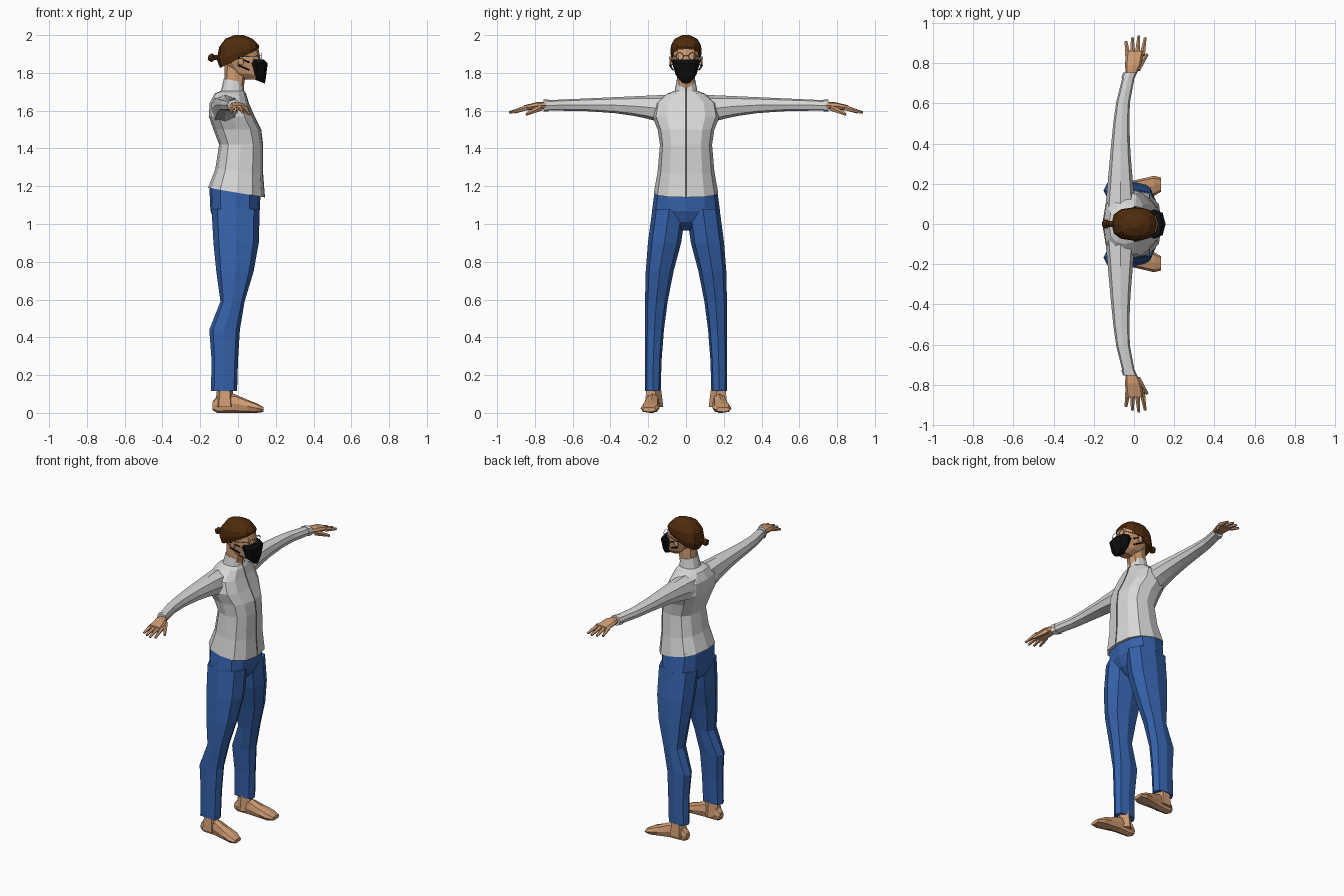
import bpy, bmesh, math
from mathutils import Matrix, Vector

cube = bpy.data.objects.get("Cube")
if cube:
    bpy.data.objects.remove(cube, do_unlink=True)


def material(name, *color):
    mat = bpy.data.materials.new(name)
    mat.use_nodes = True
    mat.diffuse_color = (*color, 1)
    shader = mat.node_tree.nodes["Principled BSDF"]
    shader.inputs["Base Color"].default_value = (*color, 1)
    return mat


skin = material("skin", .62, .33, .17)
cloth = material("light_grey_cloth", .68, .68, .68)
denim = material("blue_denim", .035, .12, .4)
brown = material("brown_hair", .08, .025, .004)
black = material("black_cloth", .004, .004, .004)
metal = material("grey_metal", .2, .2, .2)


def finish(name, bm, mat, paired):
    """Turn a bmesh into one object, or into a mirrored left and right pair."""
    for label in ("left_", "right_") if paired else ("",):
        bmesh.ops.recalc_face_normals(bm, faces=bm.faces)
        mesh = bpy.data.meshes.new(label + name)
        bm.to_mesh(mesh)
        mesh.materials.append(mat)
        part = bpy.data.objects.new(label + name, mesh)
        bpy.context.collection.objects.link(part)
        for vert in bm.verts:
            vert.co.y = -vert.co.y
    bm.free()


def soft_square(angle):
    """Cosine and sine of a slightly squared circle."""
    return [math.copysign(abs(w) ** .8, w) for w in (math.cos(angle), math.sin(angle))]


PLACE = {
    "x": lambda at, u, v: (at, v, u),
    "y": lambda at, u, v: (u, at, v),
    "z": lambda at, u, v: (u, v, at),
}


def loft(name, axis, rings, mat, sides=8, paired=False):
    """Skin rings set along an axis; each spans low to high, and mid -/+ half."""
    bm = bmesh.new()
    loops = []
    for ring in rings:
        low, high = ring["low"], ring["high"]
        loop = []
        for i in range(sides):
            c, s = soft_square(math.tau * i / sides)
            u = (low + high + c * (high - low)) / 2
            v = ring.get("mid", 0) + s * ring["half"]
            at = ring["at"] + ring.get("tilt", 0) * u
            loop.append(bm.verts.new(PLACE[axis](at, u, v)))
        loops.append(loop)
    for a, b in zip(loops, loops[1:]):
        for i in range(sides):
            bm.faces.new((a[i - 1], a[i], b[i], b[i - 1]))
    bm.faces.new(loops[0])
    bm.faces.new(loops[-1])
    finish(name, bm, mat, paired)


def rod(name, start, end, thick, thin, mat, paired=True):
    """Tapered rod between two points."""
    start, end = Vector(start), Vector(end)
    way = end - start
    matrix = Matrix.Translation((start + end) / 2) @ way.to_track_quat("Z", "Y").to_matrix().to_4x4()
    bm = bmesh.new()
    bmesh.ops.create_cone(bm, cap_ends=True, segments=5, radius1=thick, radius2=thin,
                          depth=way.length, matrix=matrix)
    finish(name, bm, mat, paired)


def blob(name, center, size, mat, paired=False):
    """Faceted ball scaled to the given half sizes."""
    bm = bmesh.new()
    bmesh.ops.create_icosphere(bm, subdivisions=1, radius=1,
                               matrix=Matrix.LocRotScale(Vector(center), None, Vector(size)))
    finish(name, bm, mat, paired)


# Jacket: body with collar, and a thin zip following its front
jacket = [
    dict(at=1.165, low=-.158, high=.14, half=.17, tilt=-.17),
    dict(at=1.28, low=-.12, high=.13, half=.15, tilt=-.1),
    dict(at=1.42, low=-.1, high=.13, half=.138),
    dict(at=1.5, low=-.13, high=.12, half=.15),
    dict(at=1.57, low=-.155, high=.085, half=.178),
    dict(at=1.64, low=-.15, high=.055, half=.165),
    dict(at=1.69, low=-.125, high=.04, half=.1),
    dict(at=1.705, low=-.09, high=.03, half=.06),
    dict(at=1.755, low=-.075, high=.025, half=.05, tilt=-.2),
]
zipper = [dict(ring, low=ring["high"] - .006, high=ring["high"] + .003, half=.003)
          for ring in jacket]
loft("jacket_body", "z", jacket, cloth, sides=12)
loft("jacket_zip", "z", zipper, metal, sides=4)


def sleeve_ring(t, extra=0):
    """Sleeve section from shoulder (t = 0) to wrist (t = 1), bowed backwards."""
    left = max(0, 1 - t)
    center = .043 * t ** 5 - .068
    reach = .03 + .045 * left ** 1.5 + extra
    top = 1.685 - .03 * t + extra
    bottom = 1.6 - .08 * left ** 3 - extra
    return dict(at=.08 + .66 * t, low=center - reach, high=center + reach,
                mid=(top + bottom) / 2, half=(top - bottom) / 2)


loft("sleeve", "y", [sleeve_ring(t) for t in (0, .1, .2, .3, .45, .65, .8, 1)],
     cloth, paired=True)
loft("cuff", "y", [sleeve_ring(t, extra=.004) for t in (.98, 1.02)], cloth, paired=True)

# Hands: palm, four fanned fingers and a thumb
loft("palm", "y", [
    dict(at=.74, low=-.04, high=.01, mid=1.628, half=.017),
    dict(at=.79, low=-.045, high=.035, mid=1.625, half=.02),
    dict(at=.86, low=-.04, high=.05, mid=1.614, half=.014),
], skin, paired=True)
for i, finger in enumerate(("little", "ring", "middle", "index")):
    fan = i - 1.5
    root = (.005 + .024 * fan, .84, 1.615)
    tip = (.008 + .032 * fan, .937 - .01 * abs(fan - .5) ** 1.5, 1.59)
    rod(finger + "_finger", root, tip, .014, .007, skin)
rod("thumb", (.015, .77, 1.615), (.066, .845, 1.58), .018, .008, skin)

# Trousers: seat, and legs spreading towards the feet
loft("trouser_seat", "z", [
    dict(at=.965, low=-.07, high=.04, half=.025),
    dict(at=1.01, low=-.125, high=.09, half=.11),
    dict(at=1.07, low=-.146, high=.115, half=.18),
    dict(at=1.185, low=-.152, high=.12, half=.164, tilt=-.12),
], denim, sides=12)


def leg_ring(z, back, front):
    inner = .135 * (1 - min(z / .98, 1) ** 2.5)
    outer = .217 - .17 * max(0, z - .6) ** 2
    return dict(at=z, low=back, high=front,
                mid=(inner + outer) / 2, half=(outer - inner) / 2)


loft("trouser_leg", "z", [
    leg_ring(z=.115, back=-.143, front=-.005),
    leg_ring(z=.28, back=-.14, front=0),
    leg_ring(z=.44, back=-.152, front=.01),
    leg_ring(z=.59, back=-.093, front=.035),
    leg_ring(z=.75, back=-.115, front=.083),
    leg_ring(z=.9, back=-.13, front=.11),
    leg_ring(z=1.08, back=-.14, front=.115),
], denim, paired=True)

# Bare feet and ankles
rod("ankle", (-.07, .175, .03), (-.07, .175, .15), .055, .04, skin)
loft("foot", "x", [
    dict(at=-.135, low=.015, high=.06, mid=.172, half=.02),
    dict(at=-.11, low=0, high=.09, mid=.173, half=.03),
    dict(at=-.02, low=0, high=.1, mid=.176, half=.036),
    dict(at=.05, low=0, high=.07, mid=.184, half=.044),
    dict(at=.1, low=0, high=.05, mid=.19, half=.05),
    dict(at=.135, low=.005, high=.03, mid=.196, half=.035),
], skin, paired=True)

# Neck, head and ears
loft("neck", "z", [
    dict(at=1.69, low=-.075, high=.025, half=.048),
    dict(at=1.85, low=-.07, high=.05, half=.048),
], skin)
loft("head", "z", [
    dict(at=1.765, low=.03, high=.125, half=.03),
    dict(at=1.8, low=-.03, high=.13, half=.055, tilt=-.1),
    dict(at=1.86, low=-.08, high=.122, half=.07),
    dict(at=1.93, low=-.09, high=.108, half=.073),
    dict(at=1.97, low=-.06, high=.075, half=.05),
], skin, sides=12)
blob("ear", (.016, .077, 1.86), (.018, .012, .028), skin, paired=True)

# Hair cap, tied at the back
loft("hair_cap", "z", [
    dict(at=1.872, low=-.096, high=.108, half=.076, tilt=.48),
    dict(at=1.905, low=-.112, high=.113, half=.083, tilt=.3),
    dict(at=1.945, low=-.1, high=.105, half=.08, tilt=.08),
    dict(at=1.98, low=-.068, high=.078, half=.06),
    dict(at=2, low=-.02, high=.03, half=.02),
], brown, sides=12)
rod("hair_tie", (-.09, 0, 1.88), (-.13, 0, 1.88), .018, .014, brown, paired=False)
blob("hair_bun", (-.14, 0, 1.88), (.023, .026, .024), brown)

# Face mask with ear loops
loft("face_mask", "z", [
    dict(at=1.8, low=.075, high=.142, half=.028, tilt=-.4),
    dict(at=1.82, low=.05, high=.148, half=.055, tilt=-.3),
    dict(at=1.85, low=.042, high=.157, half=.073),
    dict(at=1.87, low=.05, high=.138, half=.066),
], black)
for label, front, back in (("upper", 1.855, 1.88), ("lower", 1.815, 1.84)):
    rod(label + "_mask_strap", (.06, .068, front), (0, .086, back), .004, .004, black)

# Glasses
for label, side in (("left", 1), ("right", -1)):
    bpy.ops.mesh.primitive_torus_add(
        major_segments=10, minor_segments=4, major_radius=.02, minor_radius=.0015,
        location=(.122, side * .034, 1.888), rotation=(0, math.pi / 2, 0))
    rim = bpy.context.object
    rim.name = label + "_glasses_rim"
    rim.data.materials.append(metal)
rod("glasses_temple", (.12, .054, 1.89), (.02, .085, 1.885), .002, .002, metal)
rod("glasses_bridge", (.122, -.014, 1.89), (.122, .014, 1.89), .002, .002, metal, paired=False)
